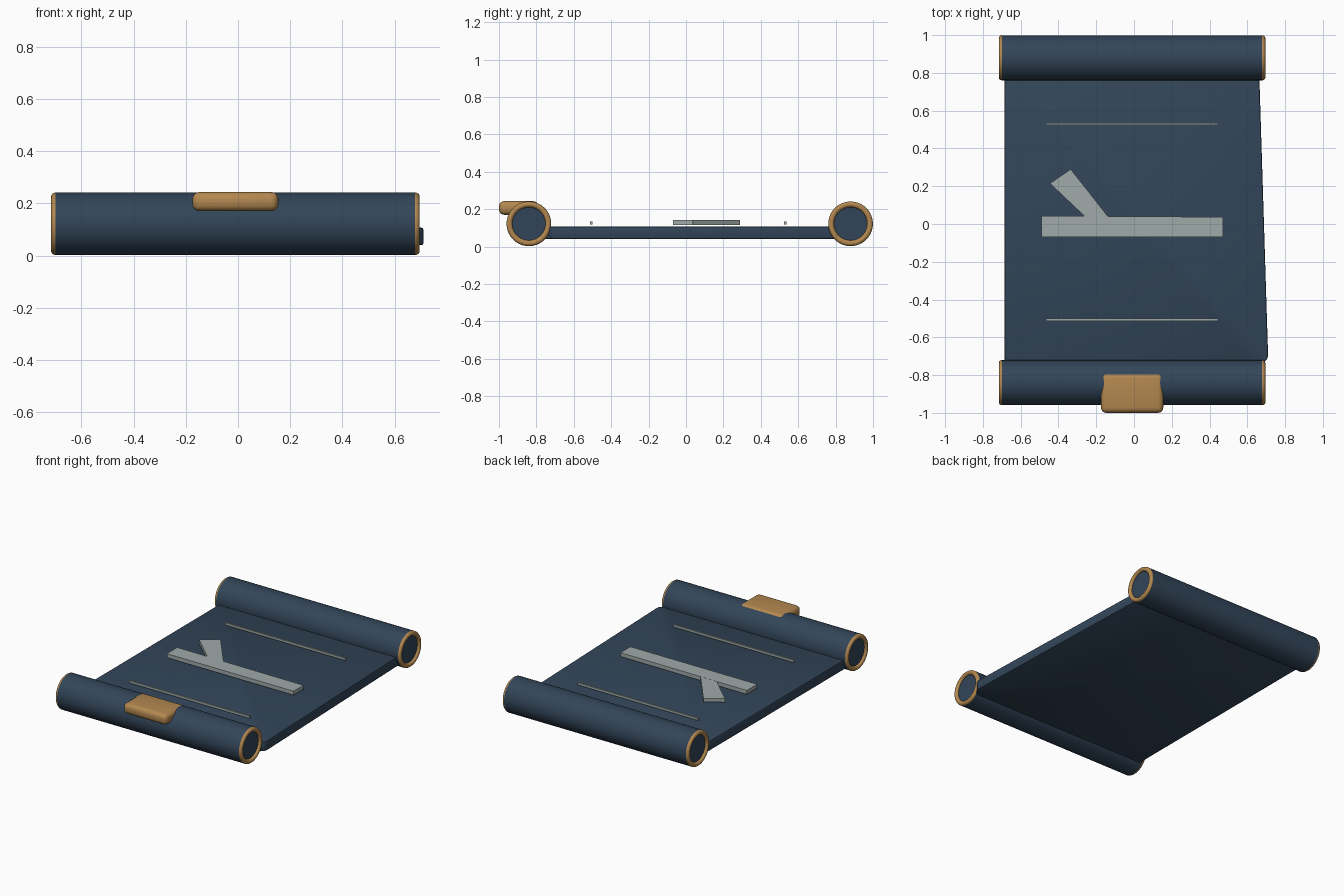
import bpy, bmesh, math
from mathutils import Matrix

if "Cube" in bpy.data.objects:
    bpy.data.objects.remove(bpy.data.objects["Cube"])


def material(name, rgb):
    m = bpy.data.materials.new(name)
    m.diffuse_color = (*rgb, 1)
    m.use_nodes = True
    m.node_tree.nodes["Principled BSDF"].inputs["Base Color"].default_value = m.diffuse_color
    return m


BLUE = material("dark blue", (0.032, 0.060, 0.100))
TAN = material("tan", (0.450, 0.245, 0.080))
GREY = material("pale grey", (0.350, 0.405, 0.395))


def finish(ob, mat, smooth=True):
    ob.data.materials.append(mat)
    if smooth:
        bpy.ops.object.select_all(action='DESELECT')
        ob.select_set(True)
        bpy.context.view_layer.objects.active = ob
        bpy.ops.object.shade_smooth_by_angle(angle=math.radians(35))
    return ob


def prism(name, outline, z0, z1, mat, bevel=0.0, segments=3):
    """Extrude an XY outline from z0 to z1, optionally rounding all edges."""
    bm = bmesh.new()
    face = bm.faces.new([bm.verts.new((x, y, z0)) for x, y in outline])
    ext = bmesh.ops.extrude_face_region(bm, geom=[face])
    top = [v for v in ext["geom"] if isinstance(v, bmesh.types.BMVert)]
    bmesh.ops.translate(bm, verts=top, vec=(0, 0, z1 - z0))
    bmesh.ops.recalc_face_normals(bm, faces=bm.faces)
    if bevel:
        bmesh.ops.bevel(bm, geom=bm.edges[:], offset=bevel, segments=segments,
                        profile=0.5, affect='EDGES', clamp_overlap=True)
    me = bpy.data.meshes.new(name)
    bm.to_mesh(me)
    bm.free()
    ob = bpy.data.objects.new(name, me)
    bpy.context.collection.objects.link(ob)
    return finish(ob, mat, bool(bevel))


def rect(x0, x1, y0, y1):
    return [(x0, y0), (x1, y0), (x1, y1), (x0, y1)]


# Rolled ends with a tan rim around each end
R, ZC, XC, HALF = 0.119, 0.122, -0.01, 0.69
for label, y in (("front", -0.84), ("back", 0.88)):
    bpy.ops.mesh.primitive_cylinder_add(vertices=64, radius=R, depth=2 * HALF,
                                        location=(XC, y, ZC),
                                        rotation=(0, math.pi / 2, 0))
    roll = bpy.context.object
    roll.name = label + "_roll"
    finish(roll, BLUE)
    for side, sx in (("left", -1), ("right", 1)):
        bpy.ops.mesh.primitive_torus_add(major_segments=64, minor_segments=16,
                                         major_radius=0.1038, minor_radius=0.0155,
                                         location=(XC + sx * HALF, y, ZC),
                                         rotation=(0, math.pi / 2, 0))
        rim = bpy.context.object
        rim.name = f"{label}_{side}_rim"
        finish(rim, TAN)

# Unrolled sheet, with a slanted right edge and a rounded front corner
sheet = [(-0.685, -0.78), (0.67, -0.78), (0.69, -0.728), (0.704, -0.718),
         (0.71, -0.70), (0.663, 0.80), (-0.685, 0.80)]
prism("sheet", sheet, 0.04, 0.107, BLUE, 0.008, 2)

# Raised bars in the middle of the sheet
prism("long_bar", [(-0.49, -0.07), (0.47, -0.07), (0.47, 0.037), (-0.49, 0.043)],
      0.115, 0.142, GREY)
prism("diagonal_bar", [(-0.445, 0.215), (-0.25, 0.03), (-0.13, 0.03), (-0.335, 0.29)],
      0.115, 0.1415, GREY)

# Thin border lines
for label, y in (("front", -0.507), ("back", 0.53)):
    prism(label + "_line", rect(-0.465, 0.445, y - 0.006, y + 0.006),
          0.118, 0.134, GREY)

# Clasp set into the front roll
prism("clasp", rect(-0.175, 0.155, -1.0, -0.79), 0.17, 0.2435, TAN, 0.028, 4)
